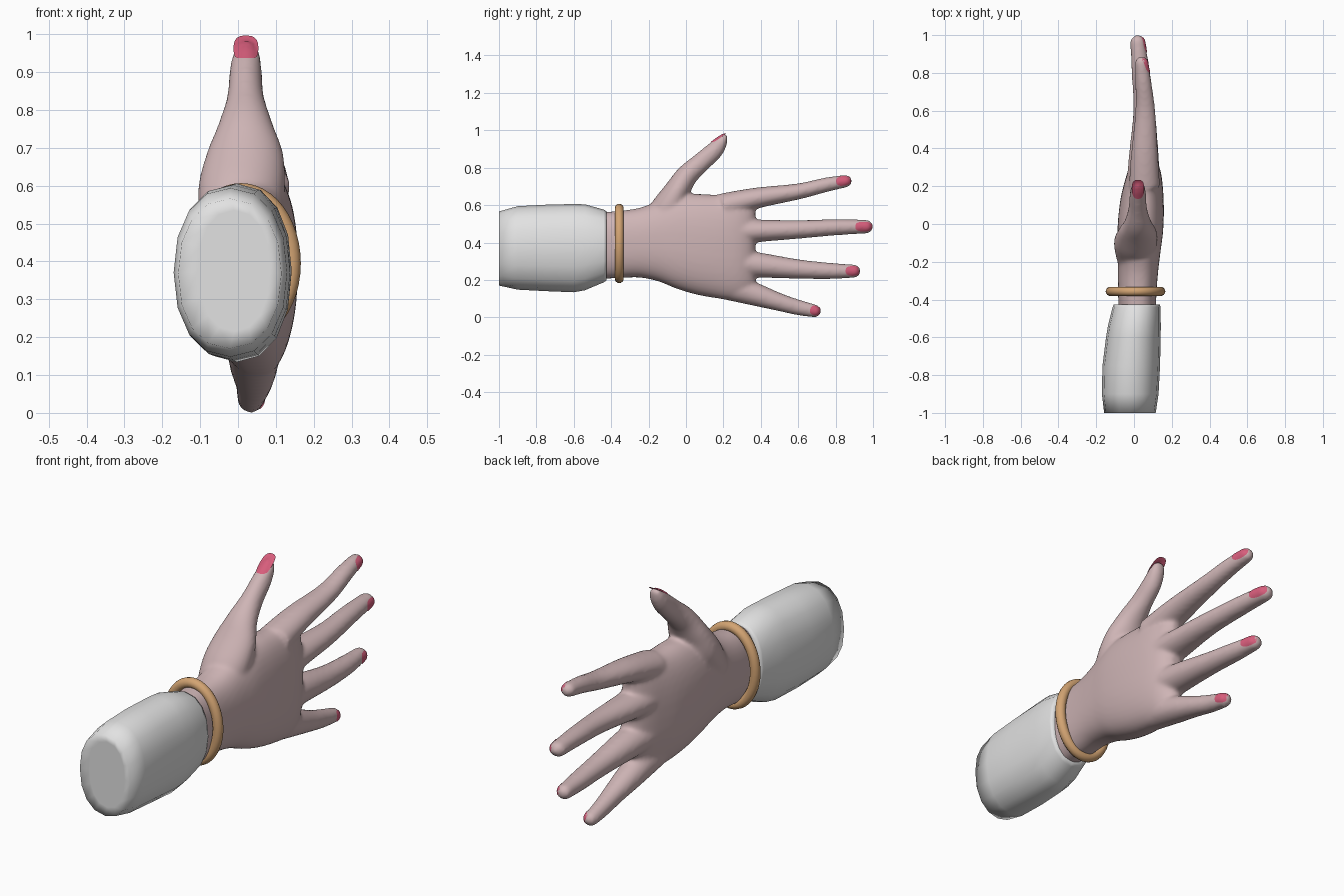
import bpy, bmesh, math
from mathutils import Vector
from mathutils.bvhtree import BVHTree

if "Cube" in bpy.data.objects:
    bpy.data.objects.remove(bpy.data.objects["Cube"])


def material(name, rgb):
    m = bpy.data.materials.new(name)
    m.diffuse_color = (*rgb, 1)
    m.use_nodes = True
    m.node_tree.nodes["Principled BSDF"].inputs["Base Color"].default_value = m.diffuse_color
    return m


SKIN = material("skin", (0.62, 0.46, 0.465))
WHITE = material("sleeve white", (0.76, 0.76, 0.76))
GOLD = material("bangle gold", (0.65, 0.37, 0.17))
PINK = material("nail pink", (0.68, 0.11, 0.20))


def finish(bm, name, mat):
    bmesh.ops.recalc_face_normals(bm, faces=bm.faces)
    me = bpy.data.meshes.new(name)
    bm.to_mesh(me)
    bm.free()
    me.materials.append(mat)
    me.shade_smooth()
    ob = bpy.data.objects.new(name, me)
    bpy.context.collection.objects.link(ob)
    return ob


def catmull(pts, steps):
    """Smooth a list of equal-length tuples."""
    p = [pts[0]] + list(pts) + [pts[-1]]
    out = []
    for i in range(1, len(p) - 2):
        for s in range(steps):
            t = s / steps
            out.append([0.5 * (2 * b + (c - a) * t + (2 * a - 5 * b + 4 * c - d) * t * t
                               + (3 * b - a - 3 * c + d) * t ** 3)
                        for a, b, c, d in zip(*p[i - 1:i + 3])])
    return out + [list(pts[-1])]


def signed_pow(v, e):
    return math.copysign(abs(v) ** e, v)


def loft(bm, rows, sides, power=2.0, straight=False, round_tip=False, grow=0.0):
    """Rows are x, y, z, half width in x, half width across the path."""
    n = len(rows)
    frames = []
    for i, r in enumerate(rows):
        a, b = rows[max(i - 1, 0)], rows[min(i + 1, n - 1)]
        t = Vector((0, 1, 0)) if straight else Vector((0, b[1] - a[1], b[2] - a[2])).normalized()
        frames.append((Vector(r[:3]), t, r[3] + grow, r[4] + grow))
    if round_tip:
        c, t, hx, hv = frames[-1]
        for k in range(1, 6):
            a = k * math.pi / 11
            frames.append((c + t * hv * math.sin(a), t, hx * math.cos(a), hv * math.cos(a)))
    rings = []
    for c, t, hx, hv in frames:
        across = Vector((0, -t.z, t.y))
        ring = []
        for k in range(sides):
            a = 2 * math.pi * k / sides
            ring.append(bm.verts.new(c + Vector((hx * signed_pow(math.cos(a), 2 / power), 0, 0))
                                     + across * hv * signed_pow(math.sin(a), 2 / power)))
        rings.append(ring)
    for r, s in zip(rings, rings[1:]):
        for k in range(sides):
            j = (k + 1) % sides
            bm.faces.new((r[k], r[j], s[j], s[k]))
    bm.faces.new(rings[0])
    bm.faces.new(rings[-1])


def box_rows(rows):
    """Turn y, z low, z high, x low, x high into loft rows."""
    return [((e + f) / 2, y, (a + b) / 2, (f - e) / 2, (b - a) / 2) for y, a, b, e, f in rows]


# Hand: palm, four fingers and thumb fused into one skin
bm = bmesh.new()
palm = box_rows([
    (-0.47, .205, .56, -.08, .115), (-0.35, .21, .57, -.085, .12), (-0.25, .213, .585, -.085, .128),
    (-0.15, .193, .62, -.088, .14), (-0.05, .153, .655, -.088, .153), (0.05, .123, .66, -.082, .158),
    (0.15, .104, .656, -.068, .156), (0.24, .094, .658, -.045, .148), (0.30, .10, .65, -.025, .135),
    (0.345, .115, .635, .0, .112), (0.37, .13, .62, .03, .08)])
loft(bm, catmull(palm, 4), 40, power=2.4, straight=True)

fingers = {
    "index": [(.055, .2, .595, .08, .066), (.056, .38, .638, .068, .053), (.06, .6, .673, .05, .040),
              (.05, .75, .709, .04, .036), (.04, .854, .728, .032, .031)],
    "middle": [(.05, .2, .455, .088, .075), (.052, .38, .462, .075, .058), (.054, .6, .47, .055, .047),
               (.036, .8, .481, .046, .040), (.02, .964, .485, .037, .034)],
    "ring": [(.05, .2, .29, .086, .075), (.05, .38, .28, .071, .065), (.052, .6, .258, .053, .049),
             (.042, .78, .248, .044, .040), (.03, .898, .247, .034, .033)],
    "little": [(.042, .2, .175, .07, .075), (.042, .36, .126, .061, .060), (.042, .5, .081, .047, .045),
               (.037, .6, .053, .038, .039), (.034, .688, .034, .032, .032)],
}
for rows in fingers.values():
    loft(bm, catmull(rows, 5), 24, round_tip=True, grow=0.003)

thumb = [(.0, -.18, .46, .09, .08), (.008, -.10, .58, .112, .085), (.018, -.045, .68, .10, .066),
         (.02, .005, .758, .07, .056), (.02, .08, .828, .047, .049), (.02, .15, .89, .041, .045),
         (.022, .188, .937, .036, .032), (.022, .204, .962, .028, .018)]
loft(bm, catmull(thumb, 5), 24, round_tip=True, grow=0.003)

hand = finish(bm, "hand", SKIN)
remesh = hand.modifiers.new("fuse", "REMESH")
remesh.mode = "VOXEL"
remesh.voxel_size = 0.009
remesh.use_smooth_shade = True
soften = hand.modifiers.new("soften", "SMOOTH")
soften.factor = 0.5
soften.iterations = 14

bpy.context.view_layer.update()
skin_tree = BVHTree.FromObject(hand, bpy.context.evaluated_depsgraph_get())


# Nails: thin oval sheets draped on the fingertips
def nail(name, centre, length_dir, normal, half_len, half_wid, max_drop):
    c, u, n = Vector(centre), Vector(length_dir).normalized(), Vector(normal).normalized()
    w = n.cross(u)

    def drape(p):
        hit = skin_tree.ray_cast(p + n * 0.1, -n, 0.2)[0]
        h = (hit - p).dot(n) + 0.003 if hit else -max_drop
        return p + n * max(h, -max_drop)

    bm = bmesh.new()
    mid = bm.verts.new(drape(c))
    prev = None
    for k in range(1, 6):
        ring = []
        for j in range(20):
            a = 2 * math.pi * j / 20
            ring.append(bm.verts.new(drape(c + k / 5 * (
                u * half_len * signed_pow(math.cos(a), 0.75) + w * half_wid * signed_pow(math.sin(a), 0.75)))))
        for j in range(20):
            i = (j + 1) % 20
            bm.faces.new((prev[j], ring[j], ring[i], prev[i]) if prev else (mid, ring[j], ring[i]))
        prev = ring
    ob = finish(bm, name, PINK)
    if ob.data.polygons[0].normal.dot(n) < 0:
        ob.data.flip_normals()


for name, (y, z, dy, dz, hl) in {"index": (.842, .73, 1, .15, .04), "middle": (.95, .485, 1, 0, .045),
                                 "ring": (.891, .248, 1, 0, .038), "little": (.691, .036, 1, -.25, .028)}.items():
    x = fingers[name][-1][0] + 0.03
    nail(name + "_nail", (x, y, z), (0, dy, dz), (1, 0, 0), hl, 0.026, 0.025)
nail("thumb_nail", (.021, .184, .966), (0, .81, .58), (0, -.58, .81), 0.059, 0.033, 0.004)

# Sleeve: rounded cuff with softly shaded flat ends
bm = bmesh.new()
sleeve = box_rows([
    (-1.0, .215, .535, -.105, .085), (-1.0, .17, .566, -.158, .115), (-.9, .148, .594, -.17, .13),
    (-.75, .14, .602, -.167, .138), (-.6, .134, .606, -.148, .141), (-.54, .145, .604, -.138, .142),
    (-.44, .187, .576, -.113, .14), (-.425, .197, .567, -.108, .137), (-.43, .225, .54, -.08, .11)])
loft(bm, sleeve, 16, power=2.2, straight=True)
finish(bm, "sleeve", WHITE)

# Bangle: oval ring around the wrist
bpy.ops.mesh.primitive_torus_add(major_segments=48, minor_segments=14, major_radius=0.188,
                                 minor_radius=0.024, rotation=(math.pi / 2, 0, 0))
bangle = bpy.context.object
bangle.name = "bangle"
for v in bangle.data.vertices:
    r = math.hypot(v.co.x, v.co.y)
    v.co.x *= (r - 0.054) / r
bangle.location = (0.008, -0.357, 0.395)
bangle.data.materials.append(GOLD)
bangle.data.shade_smooth()
